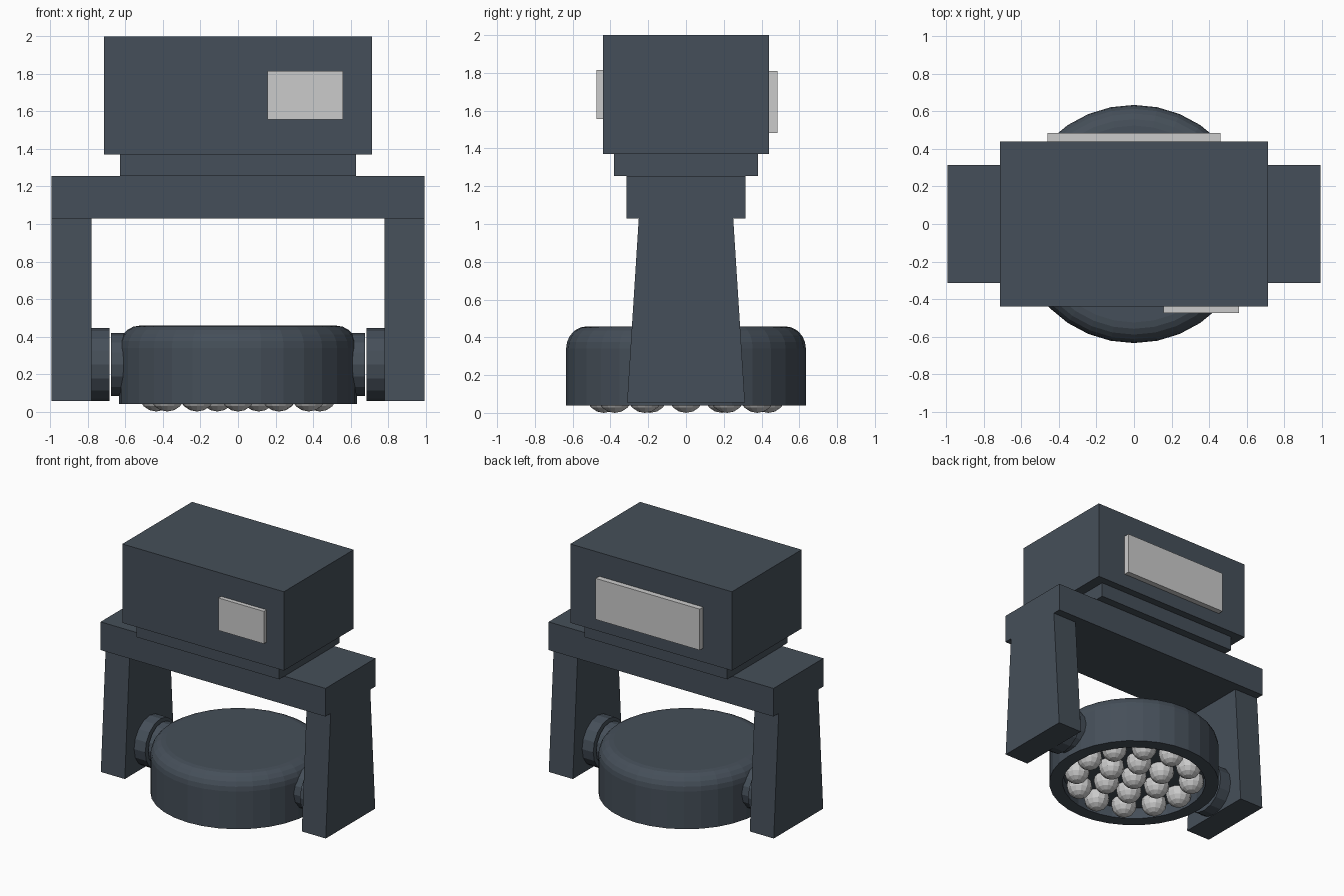
import bpy, bmesh, math
from mathutils import Matrix

if "Cube" in bpy.data.objects:
    bpy.data.objects.remove(bpy.data.objects["Cube"])

dark = bpy.data.materials.new("dark_housing")
dark.diffuse_color = (0.06, 0.078, 0.10, 1)
dark.use_nodes = True
dark.node_tree.nodes["Principled BSDF"].inputs["Base Color"].default_value = dark.diffuse_color


def finish(name, bm, mat=None):
    bmesh.ops.recalc_face_normals(bm, faces=bm.faces[:])
    me = bpy.data.meshes.new(name)
    bm.to_mesh(me)
    bm.free()
    ob = bpy.data.objects.new(name, me)
    bpy.context.collection.objects.link(ob)
    if mat:
        me.materials.append(mat)
    return ob


def box(name, x, y, z, mat=None, top_y=None):
    """Box from (min, max) ranges; top_y narrows the top half-depth."""
    bm = bmesh.new()
    bmesh.ops.create_cube(bm, size=1)
    for v in bm.verts:
        i, j, k = (int(c > 0) for c in v.co)
        v.co = (x[i], y[j], z[k])
        if top_y and k:
            v.co.y = top_y if j else -top_y
    return finish(name, bm, mat)


def lathe(name, profile, sides, mat):
    """Spin an (r, z) profile about the z axis."""
    bm = bmesh.new()
    verts = [bm.verts.new((r, 0, z)) for r, z in profile]
    edges = [bm.edges.new(p) for p in zip(verts, verts[1:])]
    bmesh.ops.spin(bm, geom=verts + edges, cent=(0, 0, 0), axis=(0, 0, 1),
                   angle=math.tau, steps=sides, use_duplicate=False)
    bmesh.ops.remove_doubles(bm, verts=bm.verts[:], dist=1e-4)
    return finish(name, bm, mat)


def hub(name, x0, x1, radius, z):
    """Short cylinder along x."""
    bm = bmesh.new()
    m = Matrix.Translation(((x0 + x1) / 2, 0, z)) @ Matrix.Rotation(math.pi / 2, 4, 'Y')
    bmesh.ops.create_cone(bm, cap_ends=True, segments=16, radius1=radius,
                          radius2=radius, depth=abs(x1 - x0), matrix=m)
    return finish(name, bm, dark)


# Base housing, neck plate and yoke crossbar
box("base_housing", (-0.714, 0.714), (-0.44, 0.44), (1.37, 2.0), dark)
box("neck_plate", (-0.63, 0.63), (-0.38, 0.38), (1.255, 1.37), dark)
box("yoke_crossbar", (-0.994, 0.994), (-0.315, 0.315), (1.03, 1.255), dark)

# Display on the front, connector panel on the back
box("front_display", (0.158, 0.56), (-0.474, -0.43), (1.556, 1.815))
box("back_panel", (-0.46, 0.46), (0.43, 0.484), (1.482, 1.81))

# Tapered yoke arms with pivot hubs
for s, side in ((-1, "left"), (1, "right")):
    xs = sorted((s * 0.782, s * 0.994))
    box(side + "_yoke_arm", xs, (-0.312, 0.312), (0.055, 1.03), dark, top_y=0.25)
    hub(side + "_outer_hub", s * 0.684, s * 0.80, 0.195, 0.25)
    hub(side + "_inner_hub", s * 0.55, s * 0.676, 0.168, 0.25)

# Round lamp head with softened top edge and recessed underside
edge, rad = 0.525, 0.11
profile = [(0, 0.13), (0.535, 0.13), (0.535, 0.04), (0.635, 0.04)]
for i in range(6):
    a = math.radians(18 * i)
    profile.append((edge + rad * math.cos(a), 0.34 + 0.118 * math.sin(a)))
profile.append((0, 0.458))
lathe("lamp_head", profile, 32, dark)

# Lens cluster: centre, ring of six, ring of twelve
bm = bmesh.new()
for count, ring in ((1, 0), (6, 0.22), (12, 0.435)):
    for i in range(count):
        a = math.tau * i / count
        m = Matrix.Translation((ring * math.cos(a), ring * math.sin(a), 0.096))
        bmesh.ops.create_uvsphere(bm, u_segments=12, v_segments=8, radius=0.096, matrix=m)
finish("lens_cluster", bm)
